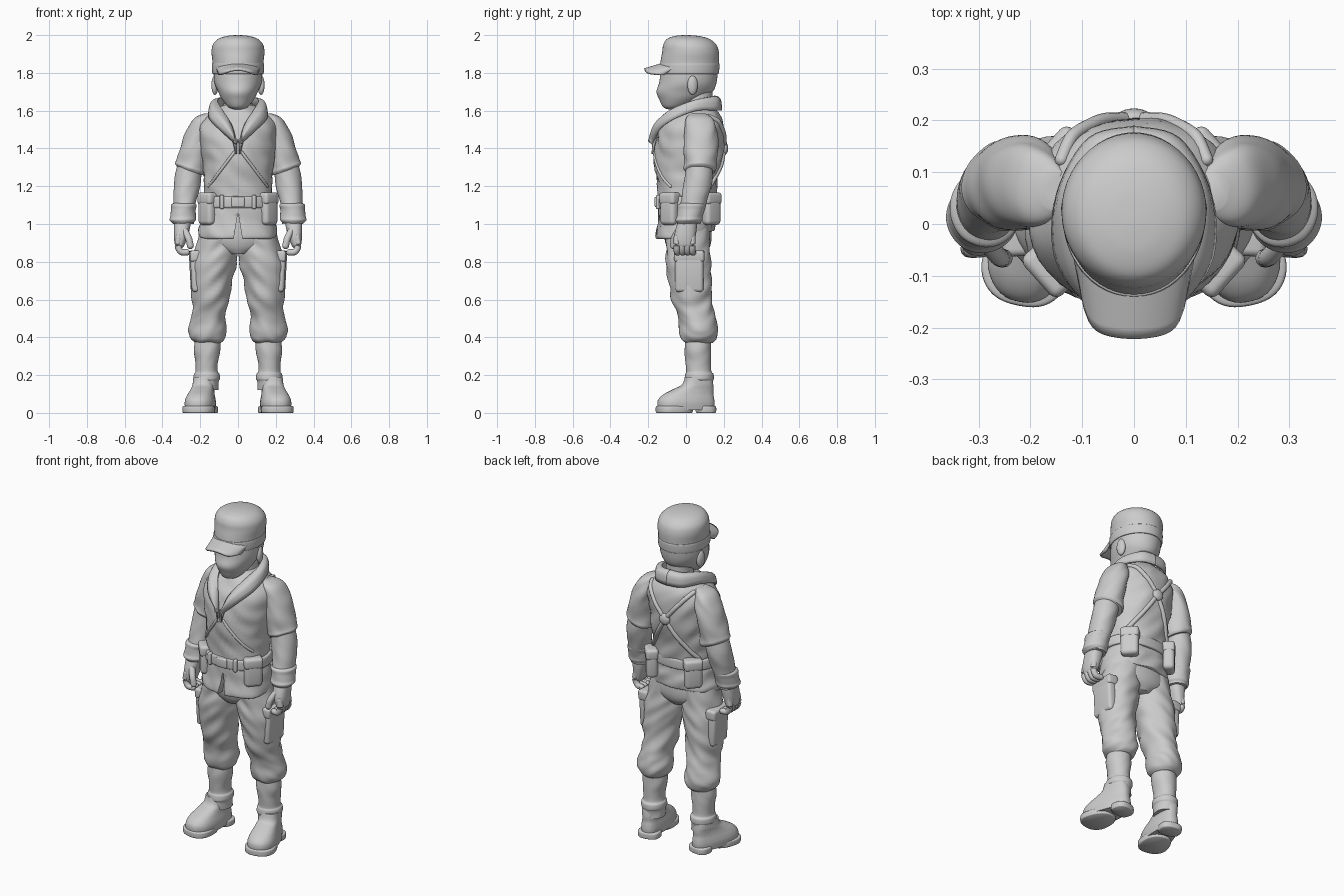
import bpy, bmesh, math
from mathutils import Vector, Matrix, noise
from mathutils.bvhtree import BVHTree

if "Cube" in bpy.data.objects:
    bpy.data.objects.remove(bpy.data.objects["Cube"])

grey = bpy.data.materials.new("plain_grey")
grey.use_nodes = True
COLOUR = (0.6, 0.6, 0.6, 1)
grey.diffuse_color = COLOUR
grey.node_tree.nodes["Principled BSDF"].inputs["Base Color"].default_value = COLOUR


def finish(name, bm, mirror=False, angle=50):
    """Turn a bmesh into a smooth shaded object, optionally mirrored in x."""
    bmesh.ops.recalc_face_normals(bm, faces=bm.faces)
    mesh = bpy.data.meshes.new(name)
    bm.to_mesh(mesh)
    bm.free()
    mesh.materials.append(grey)
    obj = bpy.data.objects.new(name, mesh)
    bpy.context.collection.objects.link(obj)
    bpy.ops.object.select_all(action="DESELECT")
    obj.select_set(True)
    bpy.context.view_layer.objects.active = obj
    bpy.ops.object.shade_smooth_by_angle(angle=math.radians(angle))
    if mirror:
        obj.modifiers.new("mirror", "MIRROR").use_mirror_merge = False
    return obj


def spline(points, steps):
    """Catmull-Rom samples through tuples of any length."""
    pts = [Vector(p) for p in points]
    pts = [pts[0]] + pts + [pts[-1]]
    out = []
    for a, b, c, d in zip(pts, pts[1:], pts[2:], pts[3:]):
        for i in range(steps):
            t = i / steps
            out.append(b + (c - a) * t / 2 + (a * 2 - b * 5 + c * 4 - d) * t * t / 2
                       + (b * 3 - a - c * 3 + d) * t ** 3 / 2)
    return out + [pts[-1]]


def skin(bm, rings, cap=True, closed=True):
    rows = [[bm.verts.new(p) for p in ring] for ring in rings]
    n = len(rows[0])
    for low, high in zip(rows, rows[1:]):
        for i in range(n if closed else n - 1):
            j = (i + 1) % n
            bm.faces.new((low[i], low[j], high[j], high[i]))
    if cap:
        bm.faces.new(rows[0][::-1])
        bm.faces.new(rows[-1])


def loft(name, rings, folds=0, power=2, mirror=False, warp=None, n=48):
    """Stack of rings (x, y, z, half width, half depth) with optional cloth folds."""
    bm = bmesh.new()
    loops = []
    for x, y, z, rx, ry in spline(rings, 6):
        loop = []
        for i in range(n):
            a = math.tau * i / n
            c, s = math.cos(a), math.sin(a)
            p = Vector((x + rx * math.copysign(abs(c) ** (2 / power), c),
                        y + ry * math.copysign(abs(s) ** (2 / power), s), z))
            wave = noise.noise(Vector((p.x * 9, p.y * 9, p.z * 16 + p.x * 14)))
            p += Vector((c, s, 0)) * folds * wave
            loop.append(warp(p) if warp else p)
        loops.append(loop)
    skin(bm, loops)
    return finish(name, bm, mirror)


def tube(name, path, radius, mirror=False, n=12):
    """Round ended tube along a smooth path."""
    pts = spline(path, 5)
    bm = bmesh.new()
    loops = []
    for i, p in enumerate(pts):
        along = (pts[min(i + 1, len(pts) - 1)] - pts[max(i - 1, 0)]).normalized()
        turn = along.to_track_quat("Z", "Y")
        loops.append([p + turn @ Vector((math.cos(k * math.tau / n), math.sin(k * math.tau / n), 0)) * radius
                      for k in range(n)])
    skin(bm, loops)
    for end in (pts[0], pts[-1]):
        bmesh.ops.create_uvsphere(bm, u_segments=n, v_segments=8, radius=radius,
                                  matrix=Matrix.Translation(end))
    return finish(name, bm, mirror)


def box(name, centre, size, yaw=0, soft=0.02, mirror=True, lean=0):
    bm = bmesh.new()
    bmesh.ops.create_cube(bm, size=1)
    bmesh.ops.scale(bm, vec=size, verts=bm.verts)
    bmesh.ops.bevel(bm, geom=bm.edges[:], offset=soft, segments=4, profile=0.5, affect="EDGES")
    spin = Matrix.Rotation(math.radians(yaw), 4, "Z") @ Matrix.Rotation(math.radians(lean), 4, "Y")
    bmesh.ops.transform(bm, matrix=Matrix.Translation(centre) @ spin, verts=bm.verts)
    return finish(name, bm, mirror)


# Jacket body, with the hem rising towards the back
def hem(p):
    p.z += max(0, 1.08 - p.z) * max(0, p.y + 0.1) * 1.1
    return p

jacket = loft("jacket", [
    (0, 0, .92, .19, .14), (0, -.005, .93, .207, .152), (0, 0, 1, .2, .15), (0, 0, 1.1, .185, .147),
    (0, .005, 1.2, .178, .155), (0, .01, 1.3, .186, .172), (0, .018, 1.4, .195, .18),
    (0, .03, 1.5, .207, .172), (0, .04, 1.56, .18, .148), (0, .04, 1.61, .115, .115),
    (0, .04, 1.63, .08, .09)], folds=.012, power=2.2, warp=hem)
surface = BVHTree.FromPolygons([v.co for v in jacket.data.vertices],
                               [tuple(p.vertices) for p in jacket.data.polygons])

# Front slit in the hem
bm = bmesh.new()
skin(bm, [[Vector((-.03, y, .88)), Vector((.03, y, .88)), Vector((0, y, 1.06))] for y in (-.3, -.1)])
cutter = finish("slit_cutter", bm)
cutter.hide_render = True
cut = jacket.modifiers.new("slit", "BOOLEAN")
cut.operation, cut.object = "DIFFERENCE", cutter
bpy.context.view_layer.objects.active = jacket
bpy.ops.object.modifier_apply(modifier="slit")
bpy.data.objects.remove(cutter)


# Harness straps draped over the jacket
def strap(name, start, end, side, radius):
    path = []
    for i in range(9):
        x, z = Vector(start).lerp(Vector(end), i / 8)
        hit = surface.ray_cast(Vector((x, side, z)), Vector((0, -side, 0)))[0]
        if hit:
            path.append(hit)
    return tube(name, path, radius, mirror=True)

strap("back_upper_strap", (0, 1.4), (.14, 1.57), 1, .013)
strap("back_lower_strap", (0, 1.4), (.15, 1.16), 1, .013)
strap("front_strap", (.02, 1.38), (.155, 1.2), -1, .008)
bm = bmesh.new()
bmesh.ops.create_uvsphere(bm, u_segments=24, v_segments=12, radius=1,
                          matrix=Matrix.Translation((0, .205, 1.4)) @ Matrix.Diagonal((.034, .018, .034, 1)))
finish("harness_disc", bm)

# Turned down collar with lapels
inner = [(.004, -.172, 1.42), (.03, -.145, 1.52), (.08, -.075, 1.6), (.108, .04, 1.655),
         (.065, .135, 1.675), (0, .15, 1.68)]
outer = [(.012, -.178, 1.42), (.1, -.145, 1.5), (.155, -.06, 1.56), (.15, .06, 1.6),
         (.09, .165, 1.6), (0, .19, 1.6)]
bm = bmesh.new()
rows = []
for a, b in zip(spline(inner, 6), spline(outer, 6)):
    rise = Vector((0, 0, .022)) + Vector((a.x, a.y - .04, 0)) * .12
    rows.append([a - Vector((0, 0, .05))] + [a.lerp(b, t / 6) + rise * math.sin(math.pi * t / 6) for t in range(7)])
skin(bm, rows, cap=False, closed=False)
collar = finish("collar", bm, mirror=True, angle=80)
collar.modifiers.new("thickness", "SOLIDIFY").thickness = .014

# Head, neck, ears
loft("neck", [(0, .06, 1.55, .085, .085), (0, .06, 1.65, .075, .08), (0, .055, 1.74, .08, .085)])
loft("head", [(0, -.07, 1.607, .02, .025), (0, -.06, 1.62, .052, .062), (0, -.03, 1.66, .085, .112),
              (0, -.008, 1.7, .105, .148), (0, .01, 1.75, .125, .152), (0, .02, 1.83, .13, .15)])
bm = bmesh.new()
bmesh.ops.create_uvsphere(bm, u_segments=20, v_segments=12, radius=1,
                          matrix=Matrix.Translation((.122, .035, 1.735)) @ Matrix.Rotation(.25, 4, "Z")
                          @ Matrix.Diagonal((.018, .028, .052, 1)))
finish("ear", bm, mirror=True)

# Cap: crown, band and curved brim
loft("cap_crown", [(0, .016, 1.79, .125, .145), (0, .016, 1.81, .132, .154), (0, .02, 1.86, .135, .155),
                   (0, .024, 1.91, .14, .15), (0, .02, 1.95, .133, .14), (0, .012, 1.98, .105, .112),
                   (0, .005, 1.995, .06, .065), (0, 0, 2, .015, .015)])
loft("cap_band", [(0, .016, 1.795, .128, .15), (0, .016, 1.8, .136, .158), (0, .018, 1.845, .138, .159),
                  (0, .018, 1.85, .132, .152)])
bm = bmesh.new()
rows = []
for i in range(25):
    u = i / 12 - 1
    front = -.222 + .025 * u * u + .075 * abs(u) ** 8
    rows.append([Vector(((.118 - .012 * v) * u, -.06 + (front + .06) * v, 1.872 - .048 * v - .035 * u * u))
                 for v in (k / 8 for k in range(9))])
skin(bm, rows, cap=False, closed=False)
brim = finish("cap_brim", bm)
brim.modifiers.new("thickness", "SOLIDIFY").thickness = .014


# Sleeves, forearms and gloves
def slant(p):
    p.z += (p.x - .25) * .3 * max(0, 1.45 - p.z) / .15
    return p

loft("sleeve", [(.15, .065, 1.585, .03, .04), (.18, .07, 1.56, .055, .07), (.2, .078, 1.5, .066, .088),
                (.222, .08, 1.42, .073, .092), (.246, .078, 1.32, .077, .09), (.25, .076, 1.295, .079, .09),
                (.25, .075, 1.28, .07, .08)], folds=.01, mirror=True, warp=slant)
loft("forearm", [(.25, .072, 1.35, .06, .07), (.268, .064, 1.22, .07, .074), (.282, .04, 1.12, .062, .07),
                 (.29, .015, 1, .055, .06)], folds=.006, mirror=True)
loft("glove_cuff", [(.285, .033, 1.11, .058, .063), (.286, .03, 1.1, .07, .074), (.288, .026, 1.075, .066, .07),
                    (.29, .02, 1.04, .066, .068), (.293, .015, 1.02, .067, .07), (.293, .012, 1, .05, .055)],
     folds=.005, mirror=True)
loft("palm", [(.293, .01, 1.02, .046, .05), (.298, 0, .97, .042, .056), (.303, -.006, .93, .036, .056),
              (.308, -.008, .89, .026, .05), (.31, -.008, .87, .012, .04)], power=2.4, mirror=True)
for i, label in enumerate(("index", "middle", "ring", "little")):
    y = -.048 + .027 * i
    tube(label + "_finger", [(.313, y, .93), (.318, y, .885), (.302, y, .853), (.272, y + .004, .85)], .017, True)
tube("thumb", [(.285, -.035, .97), (.262, -.062, .925), (.252, -.066, .885)], .018, True)

# Trousers gathered below the knee
loft("trouser_seat", [(0, .01, .84, .06, .09), (0, .012, .88, .17, .115), (0, .01, .94, .205, .125),
                      (0, .005, 1.06, .17, .12)])
loft("trouser_leg", [(.155, .07, .37, .068, .068), (.155, .07, .39, .09, .088), (.155, .07, .43, .103, .1),
                     (.153, .062, .48, .095, .102), (.15, .05, .53, .092, .1), (.145, .03, .6, .1, .105),
                     (.136, .018, .72, .112, .114), (.124, .01, .82, .116, .118), (.112, .012, .9, .107, .118),
                     (.1, .01, 1, .09, .11)], folds=.014, mirror=True)
box("cargo_pocket", (.224, .018, .745), (.056, .15, .21), -3, .018, lean=3)
box("cargo_flap", (.224, .018, .83), (.066, .16, .06), -3, .014, lean=3)

# Gaiters and boots
loft("gaiter", [(.165, .07, .12, .062, .07), (.165, .07, .165, .063, .072), (.165, .07, .18, .069, .077),
                (.165, .07, .205, .067, .076), (.165, .067, .22, .059, .068), (.165, .064, .27, .061, .068),
                (.163, .062, .33, .07, .07), (.16, .064, .4, .066, .066)], folds=.004, mirror=True)


def toe_out(p):
    p.x *= 1.02 - max(-.1, min(.1, p.y)) * 1.6
    return Matrix.Translation((.192, 0, 0)) @ Matrix.Rotation(.2, 4, "Z") @ p

loft("boot", [(0, 0, .015, .07, .15), (0, 0, .05, .073, .153), (0, .003, .075, .07, .148),
              (0, .015, .1, .064, .132), (0, .04, .125, .06, .108), (0, .063, .15, .06, .083),
              (0, .068, .19, .058, .072)], power=2.4, mirror=True, warp=toe_out)
for label, y, width, depth in (("front_sole", -.063, .074, .097), ("boot_heel", .108, .074, .052)):
    loft(label, [(0, y, 0, width - .004, depth - .004), (0, y, .006, width, depth), (0, y, .03, width, depth),
                 (0, y, .036, width - .006, depth - .006)], power=2.5, mirror=True, warp=toe_out)

# Belt, buckle and pouches
loft("belt", [(0, 0, 1.085, .18, .145), (0, 0, 1.092, .195, .157), (0, 0, 1.14, .193, .157),
              (0, 0, 1.147, .18, .145)], power=2.2)
box("buckle", (0, -.155, 1.117), (.07, .022, .055), soft=.008, mirror=False)
box("belt_loop", (.085, -.146, 1.117), (.022, .026, .075), 14, .008)
for label, x, y, yaw in (("front", .16, -.085, 48), ("back", .14, .132, 132)):
    box(label + "_pouch", (x, y, 1.075), (.1, .065, .16), yaw, .022)
    box(label + "_pouch_flap", (x, y, 1.135), (.106, .072, .065), yaw, .018)
